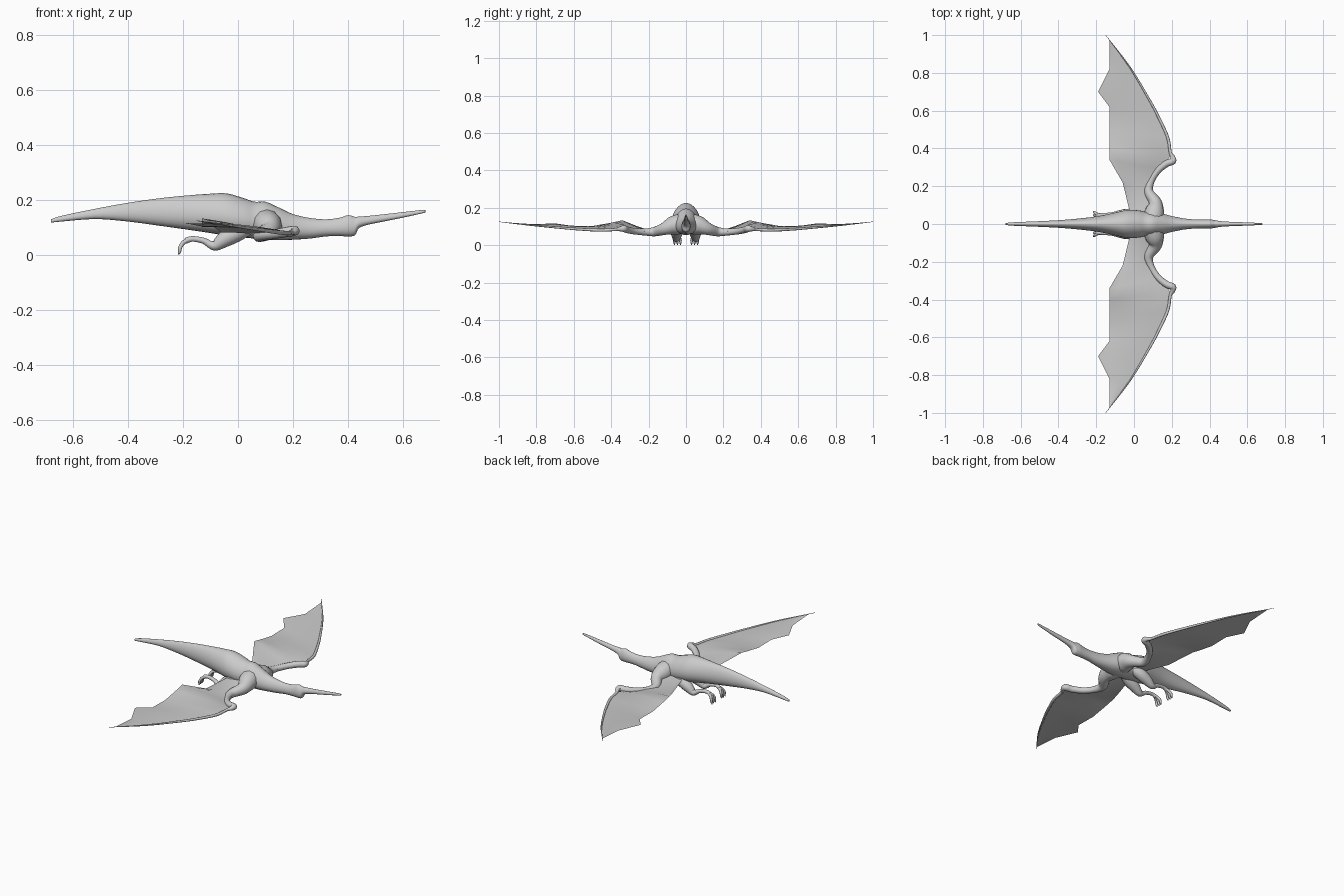
import bpy, bmesh, math
from mathutils import Vector


def spline(rows, steps):
    # Catmull-Rom interpolation of rows of numbers
    out = []
    n = len(rows)
    for i in range(n - 1):
        p = [rows[max(i - 1, 0)], rows[i], rows[i + 1], rows[min(i + 2, n - 1)]]
        for k in range(steps):
            t = k / steps
            out.append([0.5 * (2 * b + (c - a) * t + (2 * a - 5 * b + 4 * c - d) * t * t
                               + (3 * b - a - 3 * c + d) * t ** 3) for a, b, c, d in zip(*p)])
    out.append(list(rows[-1]))
    return out


def finish(name, bm, smooth=True):
    bmesh.ops.recalc_face_normals(bm, faces=bm.faces)
    me = bpy.data.meshes.new(name)
    bm.to_mesh(me)
    bm.free()
    for f in me.polygons:
        f.use_smooth = smooth
    ob = bpy.data.objects.new(name, me)
    bpy.context.collection.objects.link(ob)
    return ob


def skin(name, rings):
    # closed tube through rings of points
    bm = bmesh.new()
    vs = [[bm.verts.new(p) for p in r] for r in rings]
    n = len(vs[0])
    for a, b in zip(vs, vs[1:]):
        for i in range(n):
            bm.faces.new((a[i], a[(i + 1) % n], b[(i + 1) % n], b[i]))
    bm.faces.new(vs[0])
    bm.faces.new(vs[-1])
    return finish(name, bm)


def tube(name, rows, steps=5, n=12):
    # rows: x, y, z, radius
    pts = spline(rows, steps)
    rings = []
    for i, (x, y, z, r) in enumerate(pts):
        d = Vector(pts[min(i + 1, len(pts) - 1)][:3]) - Vector(pts[max(i - 1, 0)][:3])
        ref = Vector((0, 0, 1)) if name.startswith("wing") else Vector((0, 1, 0))
        u = d.cross(ref).normalized()
        v = d.cross(u).normalized()
        c = Vector((x, y, z))
        rings.append([c + max(r, .001) * (u * math.cos(a) + v * math.sin(a))
                      for a in (2 * math.pi * k / n for k in range(n))])
    return skin(name, rings)


def mirrored(ob):
    m = ob.modifiers.new("mirror", 'MIRROR')
    m.use_axis = (False, True, False)


# body from tail tip to beak: x, top z, bottom z, half width
profile = [
    (-.68, .13, .118, .005), (-.64, .143, .122, .009), (-.52, .168, .131, .014),
    (-.40, .19, .122, .02), (-.28, .207, .106, .03), (-.18, .217, .092, .043),
    (-.10, .223, .08, .06), (-.04, .224, .07, .073), (.02, .207, .064, .072),
    (.06, .194, .06, .064), (.10, .194, .056, .062), (.15, .172, .054, .055),
    (.20, .149, .056, .042), (.26, .135, .06, .03), (.32, .13, .068, .024),
    (.37, .136, .069, .023), (.40, .145, .068, .024), (.425, .139, .072, .021),
    (.44, .14, .098, .018), (.48, .143, .112, .013), (.58, .154, .132, .009),
    (.67, .164, .152, .005), (.68, .162, .156, .002)]
rings = []
for x, t, b, w in spline(profile, 4):
    ring = []
    for k in range(24):
        a = 2 * math.pi * k / 24
        # slightly pear-shaped section, narrower toward the spine
        ring.append((x, w * math.cos(a) * (1 - .15 * math.sin(a)),
                     (t + b) / 2 + (t - b) / 2 * math.sin(a)))
    rings.append(ring)
skin("body", rings)

# wing arm, wrist knuckle and long wing finger
mirrored(tube("wing_arm", [
    (.10, .02, .115, .055), (.11, .07, .105, .05), (.112, .115, .088, .034),
    (.078, .17, .072, .025), (.09, .225, .07, .018), (.125, .28, .075, .017),
    (.17, .318, .083, .018), (.205, .333, .088, .018), (.205, .355, .086, .012),
    (.192, .38, .083, .008), (.178, .46, .08, .008), (.128, .57, .085, .007),
    (.08, .66, .092, .006), (-.022, .83, .107, .004), (-.15, 1.0, .125, .001)]))

# wing membrane: leading point and trailing point per rib
ribs = [
    ((.10, .06, .10), (-.02, .055, .10)), ((.09, .17, .072), (-.06, .22, .082)),
    ((.13, .29, .077), (-.13, .34, .133)), ((.195, .36, .083), (-.13, .40, .12)),
    ((.178, .46, .08), (-.13, .50, .102)), ((.128, .57, .085), (-.13, .62, .104)),
    ((.06, .695, .095), (-.19, .70, .116)), ((-.022, .83, .107), (-.13, .82, .112)),
    ((-.12, .96, .121), (-.13, .97, .122)), ((-.149, .999, .125), (-.15, 1.0, .125))]
bm = bmesh.new()
grid = []
for lead, trail in ribs:
    a, b = Vector(lead), Vector(trail)
    grid.append([bm.verts.new(a.lerp(b, k / 6)
                 + Vector((0, 0, .006 * math.sin(math.pi * k / 6) * (a - b).length / .3)))
                 for k in range(7)])
for r, s in zip(grid, grid[1:]):
    for k in range(6):
        bm.faces.new((r[k], r[k + 1], s[k + 1], s[k]))
mirrored(finish("wing_membrane", bm))

# trailing leg: thigh, knee, shin
mirrored(tube("leg", [
    (.05, .035, .10, .02), (.0, .046, .083, .032), (-.045, .05, .06, .03),
    (-.08, .052, .036, .02), (-.10, .052, .038, .014), (-.125, .05, .052, .011),
    (-.165, .048, .059, .01), (-.19, .046, .052, .011)]))

# curved toes
for i, y in enumerate((.03, .046, .062)):
    mirrored(tube("toe_%d" % (i + 1), [
        (-.175, .047, .057, .007), (-.198, (y + .046) / 2, .046, .008),
        (-.21, y, .028, .007), (-.212, y, .014, .006), (-.216, y, .002, .002)], 3, 8))
